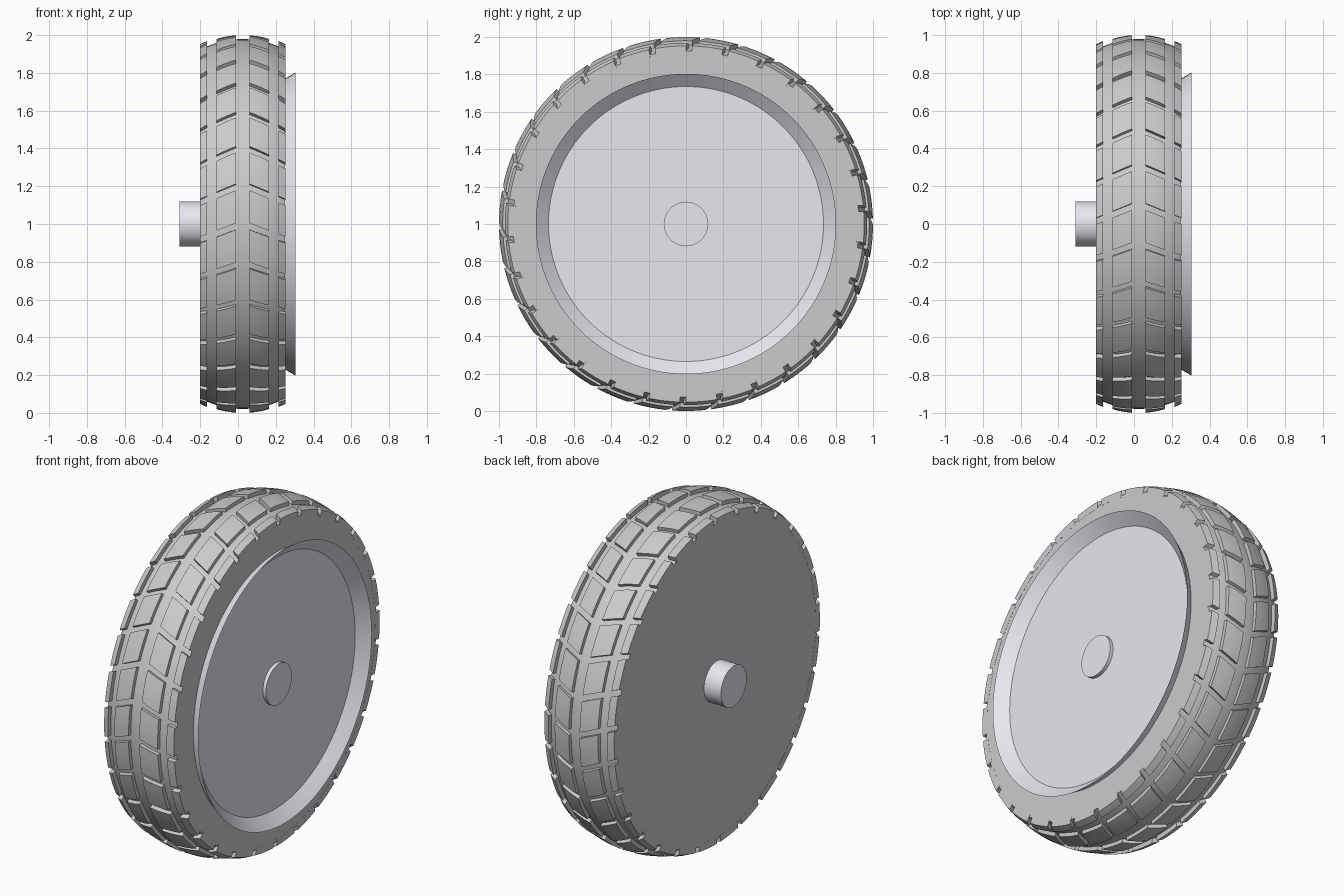
import bpy, bmesh, math
from math import cos, sin, radians

if "Cube" in bpy.data.objects:
    bpy.data.objects.remove(bpy.data.objects["Cube"])

MID = 0.025      # x of the tyre's middle plane
HALF = 0.225     # half width of the tyre
SEG = 120


def material(name, color):
    m = bpy.data.materials.new(name)
    m.diffuse_color = (*color, 1)
    m.use_nodes = True
    m.node_tree.nodes["Principled BSDF"].inputs["Base Color"].default_value = m.diffuse_color
    return m


RUBBER = material("rubber_grey", (0.60, 0.60, 0.59))
METAL = material("pale_metal", (0.80, 0.80, 0.87))


def ring_point(x, r, a):
    """Point on the wheel; a = 0 is the front, rising over the top."""
    return (x, -r * cos(a), 1 + r * sin(a))


def finish(bm, name, mat):
    bmesh.ops.recalc_face_normals(bm, faces=bm.faces[:])
    me = bpy.data.meshes.new(name)
    bm.to_mesh(me)
    bm.free()
    ob = bpy.data.objects.new(name, me)
    bpy.context.collection.objects.link(ob)
    me.materials.append(mat)
    bpy.ops.object.select_all(action='DESELECT')
    ob.select_set(True)
    bpy.context.view_layer.objects.active = ob
    bpy.ops.object.shade_smooth_by_angle(angle=radians(20))
    return ob


def lathe(name, profile, mat):
    """Spin an (x, radius) profile round the axle and cap both ends."""
    bm = bmesh.new()
    rings = [[bm.verts.new(ring_point(x, r, math.tau * i / SEG)) for i in range(SEG)]
             for x, r in profile]
    for a, b in zip(rings, rings[1:]):
        for i in range(SEG):
            j = (i + 1) % SEG
            bm.faces.new((a[i], a[j], b[j], b[i]))
    bm.faces.new(rings[0])
    bm.faces.new(rings[-1])
    return finish(bm, name, mat)


def crown(d):
    """Radius of the tyre at distance d from its middle plane."""
    return 0.979 - 1.07 * d * d


# Tyre body: crowned tread, flat back, recess in the front for the rim
tread = [(MID + HALF * k / 8, crown(HALF * k / 8)) for k in range(-8, 9)]
lathe("tyre_body", tread + [(MID + HALF, 0.765), (0.20, 0.765)], RUBBER)

# Rim: shallow dish with a flared lip
lathe("rim", [(0.21, 0.764), (0.25, 0.77), (0.305, 0.803), (0.245, 0.735)], METAL)

# Axle: stub at the back, small cap showing in the dish
lathe("axle", [(-0.31, 0.119), (0.265, 0.119)], METAL)


def add_block(bm, side, d0, d1, height, turn):
    """One slanted tread block following the crown of the tyre."""
    nu, nv = 3, 4
    layers = []
    for h in (-0.012, height):
        grid = []
        for u in range(nu + 1):
            d = d0 + (d1 - d0) * u / nu
            top = 10.3 - 2.4 * (d - 0.035) / 0.105
            grid.append([bm.verts.new(ring_point(MID + side * d, crown(d) + h,
                         radians(turn + top - 10.0 * v / nv))) for v in range(nv + 1)])
        layers.append(grid)
        for u in range(nu):
            for v in range(nv):
                bm.faces.new((grid[u][v], grid[u + 1][v], grid[u + 1][v + 1], grid[u][v + 1]))
    edge = ([(u, 0) for u in range(nu)] + [(nu, v) for v in range(nv)]
            + [(u, nv) for u in range(nu, 0, -1)] + [(0, v) for v in range(nv, 0, -1)])
    low, high = layers
    for (a, b), (c, d) in zip(edge, edge[1:] + edge[:1]):
        bm.faces.new((low[a][b], low[c][d], high[c][d], high[a][b]))


# Tread: two chevron rows and two shoulder rows, 30 blocks each
for name, d0, d1, height in (("centre_tread", 0.035, 0.14, 0.022),
                             ("shoulder_tread", 0.19, HALF + 0.001, 0.028)):
    bm = bmesh.new()
    for side in (-1, 1):
        for k in range(30):
            add_block(bm, side, d0, d1, height, 12 * k)
    finish(bm, name, RUBBER)
